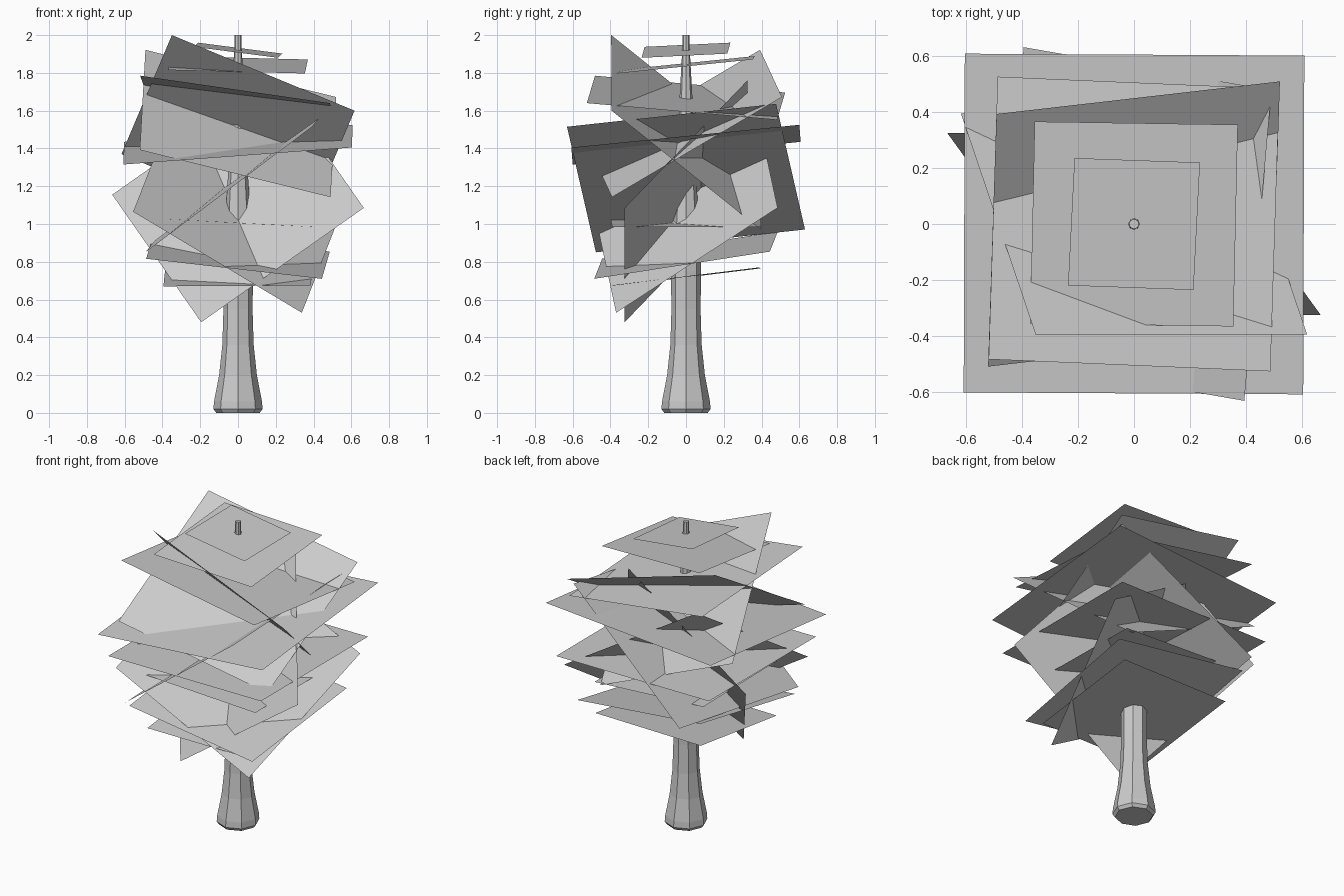
import bpy, bmesh, math


def make_object(name, bm):
    mesh = bpy.data.meshes.new(name)
    bm.to_mesh(mesh)
    bm.free()
    obj = bpy.data.objects.new(name, mesh)
    bpy.context.collection.objects.link(obj)
    return obj


# Trunk: eight-sided flared profile (radius, height)
SIDES = 8
profile = [(0.115, 0.0), (0.13, 0.02), (0.127, 0.06), (0.10, 0.2), (0.083, 0.36),
           (0.077, 0.55), (0.08, 0.75), (0.07, 1.0), (0.05, 1.3),
           (0.035, 1.65), (0.02, 1.92), (0.018, 2.0)]
bm = bmesh.new()
rings = [[bm.verts.new((r * math.cos(2 * math.pi * i / SIDES),
                        r * math.sin(2 * math.pi * i / SIDES), z))
          for i in range(SIDES)] for r, z in profile]
for a, b in zip(rings, rings[1:]):
    for i in range(SIDES):
        j = (i + 1) % SIDES
        bm.faces.new((a[i], a[j], b[j], b[i]))
bm.faces.new(rings[0][::-1])
bm.faces.new(rings[-1])
make_object("trunk", bm)


# Foliage cards: flat squares centred on the trunk axis, each given by its
# centre height and two neighbouring corners; the others are point mirrored.
def card(name, cz, p, q):
    bm = bmesh.new()
    pts = [p, q] + [(-x, -y, 2 * cz - z) for x, y, z in (p, q)]
    bm.faces.new([bm.verts.new(v) for v in pts])
    bmesh.ops.recalc_face_normals(bm, faces=bm.faces)
    bm.normal_update()
    for f in bm.faces:
        if f.normal.z < 0:
            f.normal_flip()
    make_object(name, bm)


cards = [
    # near-level layers, bottom to top
    ("level", 0.72, (-0.395, -0.385, 0.67), (0.385, -0.395, 0.675)),
    ("level", 0.835, (-0.486, -0.444, 0.816), (0.444, -0.486, 0.71)),
    ("level", 1.005, (-0.39, -0.40, 1.027), (0.40, -0.39, 0.985)),
    ("level", 1.17, (-0.56, -0.56, 1.17), (0.56, -0.56, 1.17)),
    ("level", 1.42, (-0.607, -0.60, 1.315), (0.603, -0.607, 1.405)),
    ("level", 1.668, (-0.518, -0.482, 1.785), (0.486, -0.525, 1.64)),
    ("level", 1.843, (-0.37, -0.354, 1.815), (0.354, -0.365, 1.797)),
    ("level", 1.92, (-0.235, -0.219, 1.938), (0.212, -0.235, 1.88)),
    # steep cards
    ("steep", 1.0755, (-0.555, -0.485, 1.065), (0.338, -0.37, 0.53)),
    ("steep", 1.12, (-0.195, -0.325, 0.48), (0.666, -0.325, 1.085)),
    ("steep", 1.243, (-0.49, -0.477, 0.85), (0.393, -0.63, 1.515)),
    ("steep", 1.485, (-0.35, -0.396, 2.0), (0.617, -0.394, 1.60)),
    ("steep", 1.532, (-0.52, -0.508, 1.392), (0.49, -0.392, 1.142)),
]
for n, (kind, cz, p, q) in enumerate(cards, 1):
    card(f"{kind}_foliage_card_{n}", cz, p, q)
